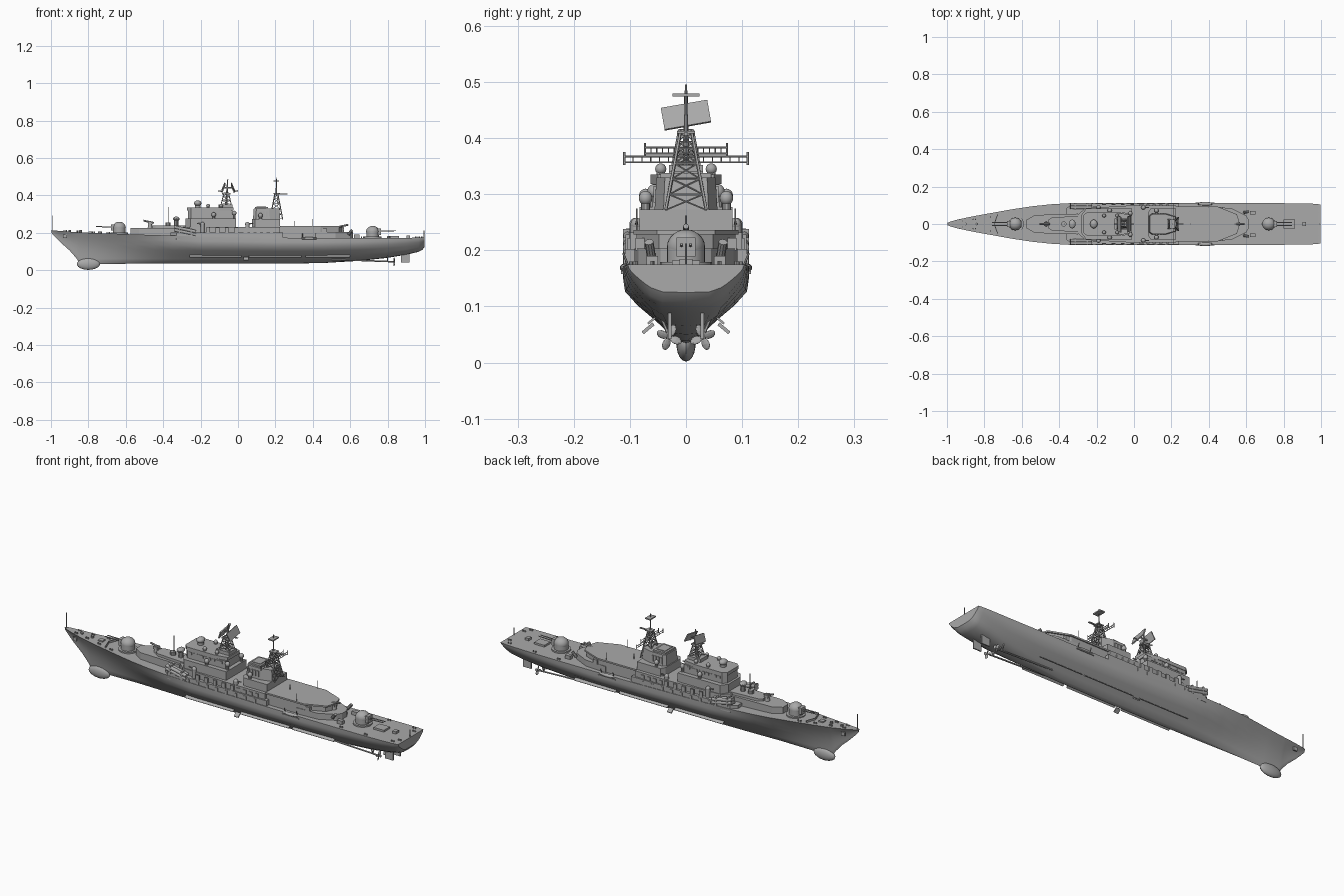
import bpy, bmesh, math
from mathutils import Vector, Matrix

grey = bpy.data.materials.new("naval_grey")
grey.diffuse_color = (0.40, 0.40, 0.40, 1)

def finish(bm, name, mirror=False, smooth=False):
    if mirror:
        g = bmesh.ops.duplicate(bm, geom=bm.verts[:] + bm.edges[:] + bm.faces[:])["geom"]
        for v in g:
            if isinstance(v, bmesh.types.BMVert):
                v.co.y *= -1
    bmesh.ops.recalc_face_normals(bm, faces=bm.faces[:])
    me = bpy.data.meshes.new(name)
    bm.to_mesh(me)
    bm.free()
    me.materials.append(grey)
    ob = bpy.data.objects.new(name, me)
    bpy.context.collection.objects.link(ob)
    if smooth:
        bpy.ops.object.select_all(action='DESELECT')
        ob.select_set(True)
        bpy.context.view_layer.objects.active = ob
        bpy.ops.object.shade_smooth_by_angle(angle=math.radians(35))
    return ob

def box(bm, x0, x1, y0, y1, z0, z1, rot=None):
    c = Vector(((x0 + x1) / 2, (y0 + y1) / 2, (z0 + z1) / 2))
    m = Matrix.Translation(c) @ (rot or Matrix()) @ Matrix.Diagonal((x1 - x0, y1 - y0, z1 - z0, 1))
    bmesh.ops.create_cube(bm, size=1, matrix=m)

def prism(bm, half, z0, z1, inset=0.0):
    # symmetric deck outline given as (x, half width), extruded upward
    pts = [(x, w) for x, w in half] + [(x, -w) for x, w in reversed(half)]
    cx = (half[0][0] + half[-1][0]) / 2
    lo = [bm.verts.new((x, y, z0)) for x, y in pts]
    hi = [bm.verts.new((cx + (x - cx) * (1 - inset), y * (1 - inset), z1)) for x, y in pts]
    n = len(pts)
    bm.faces.new(lo)
    bm.faces.new(hi)
    for i in range(n):
        bm.faces.new((lo[i], lo[(i + 1) % n], hi[(i + 1) % n], hi[i]))

def rod(bm, p, q, r, r2=None, n=6):
    p, q = Vector(p), Vector(q)
    d = q - p
    m = Matrix.Translation((p + q) / 2) @ d.to_track_quat('Z', 'Y').to_matrix().to_4x4()
    bmesh.ops.create_cone(bm, cap_ends=True, segments=n, radius1=r,
                          radius2=r if r2 is None else r2, depth=d.length, matrix=m)

def ball(bm, c, rx, ry, rz, n=16):
    bmesh.ops.create_uvsphere(bm, u_segments=n, v_segments=n // 2 + 2, radius=1,
                              matrix=Matrix.Translation(c) @ Matrix.Diagonal((rx, ry, rz, 1)))

# hull: lofted stations (x, keel z, deck z, half width, bow blend, stern blend)
T = [0, .02, .17, .31, .48, .66, .83, 1]
MID = [0, .11, .33, .52, .77, .97, 1, 1]
BOW = [0, .03, .09, .16, .27, .45, .7, 1]
AFT = [0, .40, .60, .70, .80, .90, .97, 1]
stations = [(-.998, .20, .214, .006, 1, 0), (-.975, .175, .212, .015, 1, 0), (-.945, .145, .209, .023, 1, 0),
            (-.90, .105, .206, .033, 1, 0), (-.865, .065, .203, .040, 1, 0), (-.845, .035, .202, .044, 1, 0),
            (-.75, .033, .198, .061, .9, 0), (-.65, .034, .195, .079, .75, 0), (-.55, .035, .191, .094, .55, 0),
            (-.45, .035, .188, .105, .35, 0), (-.35, .035, .185, .111, .15, 0), (-.2, .035, .18, .112, 0, 0),
            (.2, .035, .174, .112, 0, 0), (.45, .038, .172, .112, 0, 0), (.65, .050, .172, .112, 0, .3),
            (.80, .066, .172, .111, 0, .65), (.90, .083, .173, .110, 0, .9), (.965, .098, .174, .108, 0, 1),
            (.985, .108, .174, .106, 0, 1), (.998, .125, .175, .104, 0, 1)]
bm = bmesh.new()
rings = []
for x, zk, zd, w, b, s in stations:
    half = [(w * (m * (1 - b - s) + f * b + a * s), zk + (zd - zk) * t) for t, m, f, a in zip(T, MID, BOW, AFT)]
    rings.append([bm.verts.new((x, -y, z)) for y, z in reversed(half)] +
                 [bm.verts.new((x, y, z)) for y, z in half[1:]])
for r, q in zip(rings, rings[1:]):
    for i in range(len(r)):
        j = (i + 1) % len(r)
        bm.faces.new((r[i], r[j], q[j], q[i]))
bm.faces.new(rings[0])
bm.faces.new(rings[-1])
finish(bm, "hull", smooth=True)

# sonar bulb
bm = bmesh.new()
ball(bm, (-.80, 0, .033), .062, .017, .031, 20)
finish(bm, "bow_sonar_bulb", smooth=True)

# underwater fittings: bilge keels, fins, shafts, propellers, rudders
bm = bmesh.new()
tilt = Matrix.Rotation(math.radians(-40), 4, 'X')
for a, b in ((-.26, .02), (.06, .34), (.36, .60)):
    box(bm, a, b, .052, .070, .073, .077, tilt)
box(bm, .03, .055, .055, .08, .058, .064, tilt)
rod(bm, (.50, .03, .058), (.84, .03, .045), .004, n=8)
for dy in (-.016, .016):
    rod(bm, (.80, .03, .047), (.80, .03 + dy, .085), .003)
for k in range(4):
    a = k * math.pi / 2 + .4
    u = Vector((0, math.cos(a), math.sin(a)))
    m = (Matrix.Translation(Vector((.835, .03, .045)) + u * .013) @ Matrix.Rotation(a, 4, 'X')
         @ Matrix.Rotation(.5, 4, 'Y') @ Matrix.Diagonal((.003, .011, .008, 1)))
    bmesh.ops.create_uvsphere(bm, u_segments=8, v_segments=6, radius=1, matrix=m)
box(bm, .872, .918, .026, .032, .042, .095)
finish(bm, "shafts_and_rudders", mirror=True)

# deckhouses, stacked from the main deck upward
houses = [("fore_deckhouse", [(-.575, .022), (-.53, .048), (-.30, .055)], .18, .225, 0),
          ("fore_magazine", [(-.46, .02), (-.44, .034), (-.28, .045)], .225, .238, 0),
          ("main_deckhouse", [(-.36, .085), (-.33, .109), (.24, .109)], .165, .202, 0),
          ("upper_deckhouse", [(-.30, .05), (-.26, .085), (.0, .10), (.225, .10)], .20, .232, 0),
          ("bridge_base", [(-.28, .05), (-.255, .083), (-.01, .083)], .232, .277, 0),
          ("bridge", [(-.268, .042), (-.25, .060), (-.03, .060)], .277, .318, 0),
          ("bridge_roof", [(-.272, .045), (-.252, .063), (-.10, .063), (-.025, .05)], .318, .335, 0),
          ("funnel_base", [(.075, .06), (.09, .083), (.225, .083)], .20, .273, 0),
          ("funnel", [(.08, .045), (.095, .056), (.17, .056), (.225, .04)], .273, .33, .06),
          ("hangar", [(.22, .088), (.44, .088), (.54, .048), (.555, .02)], .17, .228, 0),
          ("helicopter_deck", [(.225, .094), (.445, .094), (.55, .052), (.56, .02)], .228, .236, 0),
          ("aft_deckhouse", [(.40, .092), (.52, .085), (.60, .045), (.615, .02)], .165, .203, 0)]
for name, outline, z0, z1, inset in houses:
    bm = bmesh.new()
    prism(bm, outline, z0, z1, inset)
    finish(bm, name)

# bridge windows and funnel openings as thin raised frames
bm = bmesh.new()
for i in range(9):
    x = -.24 + i * .022
    box(bm, x, x + .016, .059, .0625, .299, .312)
for i in range(4):
    box(bm, .098 + i * .017, .108 + i * .017, .052, .058, .285, .315)
for i in range(8):
    box(bm, -.22 + i * .055, -.205 + i * .055, .108, .111, .174, .195)
finish(bm, "window_and_door_frames", mirror=True)
bm = bmesh.new()
prism(bm, [(.09, .04), (.16, .045)], .328, .338)
box(bm, .10, .15, -.03, .03, .336, .341)
finish(bm, "funnel_cap")

# twin gun turrets fore and aft
for name, x, z, s in (("fore_gun", -.635, .193, -1), ("aft_gun", .72, .171, 1)):
    bm = bmesh.new()
    rod(bm, (x, 0, z - .01), (x, 0, z + .008), .046, n=24)
    rod(bm, (x, 0, z + .008), (x, 0, z + .035), .034, n=24)
    ball(bm, (x, 0, z + .035), .035, .034, .031, 24)
    box(bm, x + s * .03 - .014, x + s * .03 + .014, -.017, .017, z + .018, z + .052)
    for y in (-.008, .008):
        rod(bm, (x + s * .03, y, z + .038), (x + s * .125, y, z + .040), .0032, .0024, 8)
    finish(bm, name, smooth=True)

# single rail missile launchers
for name, x, z, s in (("fore_launcher", -.47, .225, -1), ("aft_launcher", .555, .203, 1)):
    bm = bmesh.new()
    rod(bm, (x, 0, z), (x, 0, z + .022), .013, .009, 12)
    box(bm, x - .012, x + .012, -.012, .012, z + .018, z + .032)
    rod(bm, (x - s * .02, 0, z + .028), (x + s * .035, 0, z + .040), .005, n=8)
    finish(bm, name)

# inclined quad missile canisters abreast the bridge
bm = bmesh.new()
for y in (.088, .104):
    for dz in (0, .016):
        rod(bm, (-.225, y, .190 + dz), (-.34, y, .215 + dz), .0085, n=12)
for x, z in ((-.25, .203), (-.315, .218)):
    box(bm, x - .004, x + .004, .078, .1125, z - .022, z + .020)
finish(bm, "missile_canisters", mirror=True)

# close-in guns, radomes, rocket launchers and other paired deck gear
bm = bmesh.new()
for x, y, z, s in ((-.19, .090, .232, -1), (.05, .088, .232, 1)):
    rod(bm, (x, y, z - .03), (x, y, z + .012), .011, n=12)
    ball(bm, (x, y, z + .014), .012, .011, .012, 12)
    rod(bm, (x, y, z + .015), (x + s * .03, y, z + .018), .003)
for x, y, z in ((-.13, .072, .277), (-.02, .057, .285), (.12, .072, .273)):
    rod(bm, (x, y, z - .01), (x, y, z + .012), .008, n=10)
    ball(bm, (x, y, z + .02), .012, .012, .013, 12)
for x in (-.16, -.09):
    rod(bm, (x, .045, .33), (x, .045, .343), .008, n=10)
    ball(bm, (x, .045, .345), .010, .010, .010, 12)
finish(bm, "radomes_and_close_guns", mirror=True, smooth=True)

bm = bmesh.new()
for i in range(5):
    box(bm, .03 + i * .035, .048 + i * .035, .088, .104, .202, .222)
    box(bm, -.17 + i * .05, -.15 + i * .05, .101, .108, .202, .228)
for x, y, z in ((-.93, .016, .207), (-.86, .025, .203), (-.78, .038, .199), (-.70, .055, .196),
                (.66, .098, .172), (.80, .098, .172), (.95, .09, .173), (.97, .06, .173)):
    for d in (0, .012):
        rod(bm, (x + d, y, z - .004), (x + d, y, z + .008), .0035, n=8)
box(bm, .33, .43, .100, .116, .158, .163)
ball(bm, (.38, .108, .169), .05, .010, .008, 12)
for x in (.345, .415):
    rod(bm, (x, .10, .165), (x, .112, .195), .002)
box(bm, .45, .475, .07, .09, .2, .222)
box(bm, .62, .65, .05, .07, .17, .19)
rod(bm, (.59, .062, .19), (.61, .066, .215), .008, n=10)
rod(bm, (.40, .088, .235), (.40, .088, .275), .0015)
finish(bm, "boats_and_deck_gear", mirror=True)

# capstans, hatches, breakwater and poles on the centre line
bm = bmesh.new()
for x in (-.90, -.84):
    rod(bm, (x, 0, .195), (x, 0, .214), .007, n=10)
box(bm, -.80, -.775, -.012, .012, .19, .206)
box(bm, .80, .86, -.025, .025, .165, .182)
box(bm, .90, .92, -.012, .012, .165, .185)
for s in (-1, 1):
    box(bm, -.74, -.736, s * .026 - .026, s * .026 + .026, .19, .208, Matrix.Rotation(-s * .35, 4, 'Z'))
for x, z0, z1 in ((-.99, .21, .292), (.994, .17, .212), (-.37, .235, .338), (-.37, .225, .26), (.30, .23, .262)):
    rod(bm, (x, 0, z0), (x, 0, z1), .0022)
rod(bm, (-.375, 0, .235), (-.375, 0, .255), .014, n=10)
rod(bm, (-.33, 0, .235), (-.33, 0, .272), .012, n=10)
ball(bm, (-.33, 0, .275), .018, .024, .012, 12)
finish(bm, "centreline_deck_fittings")

# anchors
bm = bmesh.new()
box(bm, -.935, -.915, .020, .027, .172, .190)
finish(bm, "anchors", mirror=True)

# fire control director on the bridge roof
bm = bmesh.new()
rod(bm, (-.215, 0, .335), (-.215, 0, .35), .015, n=12)
ball(bm, (-.215, 0, .358), .020, .024, .015, 14)
finish(bm, "fire_control_director", smooth=True)

def lattice(bm, cx, z0, z1, a0, b0, a1, b1, levels, r):
    # four tapering legs with rings and cross bracing
    def ring(k):
        t = k / levels
        a, b = a0 + (a1 - a0) * t, b0 + (b1 - b0) * t
        return [Vector((cx + sx * a, sy * b, z0 + (z1 - z0) * t)) for sx, sy in ((-1, -1), (1, -1), (1, 1), (-1, 1))]
    for k in range(levels):
        lo, hi = ring(k), ring(k + 1)
        for i in range(4):
            j = (i + 1) % 4
            for p, q, w in ((lo[i], hi[i], 1.4), (hi[i], hi[j], .8), (lo[i], hi[j], .7), (lo[j], hi[i], .7)):
                rod(bm, p, q, r * w, n=5)

# fore mast with back-to-back search radar
bm = bmesh.new()
prism(bm, [(-.105, .03), (-.03, .03)], .333, .352)
lattice(bm, -.063, .35, .415, .028, .024, .012, .012, 3, .0018)
prism(bm, [(-.085, .014), (-.04, .014)], .405, .412)
rod(bm, (-.063, 0, .35), (-.055, 0, .485), .006, .003, 8)
finish(bm, "fore_mast")
bm = bmesh.new()
for x, s in ((-.078, -1), (-.028, 1)):
    rot = Matrix.Rotation(math.radians(10), 4, 'X') @ Matrix.Rotation(s * math.radians(-22), 4, 'Y')
    box(bm, x - .003, x + .003, -.042, .042, .420, .462, rot)
    rod(bm, (-.056, 0, .44), (x, 0, .44), .004)
    rod(bm, (x + s * .003, 0, .42), (x + s * .028, 0, .425), .003)
finish(bm, "search_radar")

# aft lattice mast with yards
bm = bmesh.new()
lattice(bm, .205, .272, .41, .034, .036, .008, .010, 5, .0022)
rod(bm, (.205, 0, .40), (.205, 0, .496), .004, .002, 8)
box(bm, .19, .22, -.024, .024, .474, .480)
box(bm, .19, .225, -.016, .016, .408, .413)
box(bm, .215, .265, -.004, .004, .405, .410)
for z, w in ((.357, .110), (.373, .073)):
    for dz in (0, .010):
        rod(bm, (.21, -w, z + dz), (.21, w, z + dz), .0017)
    n = 14
    for i in range(n + 1):
        y = -w + 2 * w * i / n
        rod(bm, (.21, y, z), (.21, y, z + .010), .001, n=4)
    for s in (-1, 1):
        rod(bm, (.21, s * w, z - .005), (.21, s * w, z + .018), .002)
finish(bm, "aft_lattice_mast")
